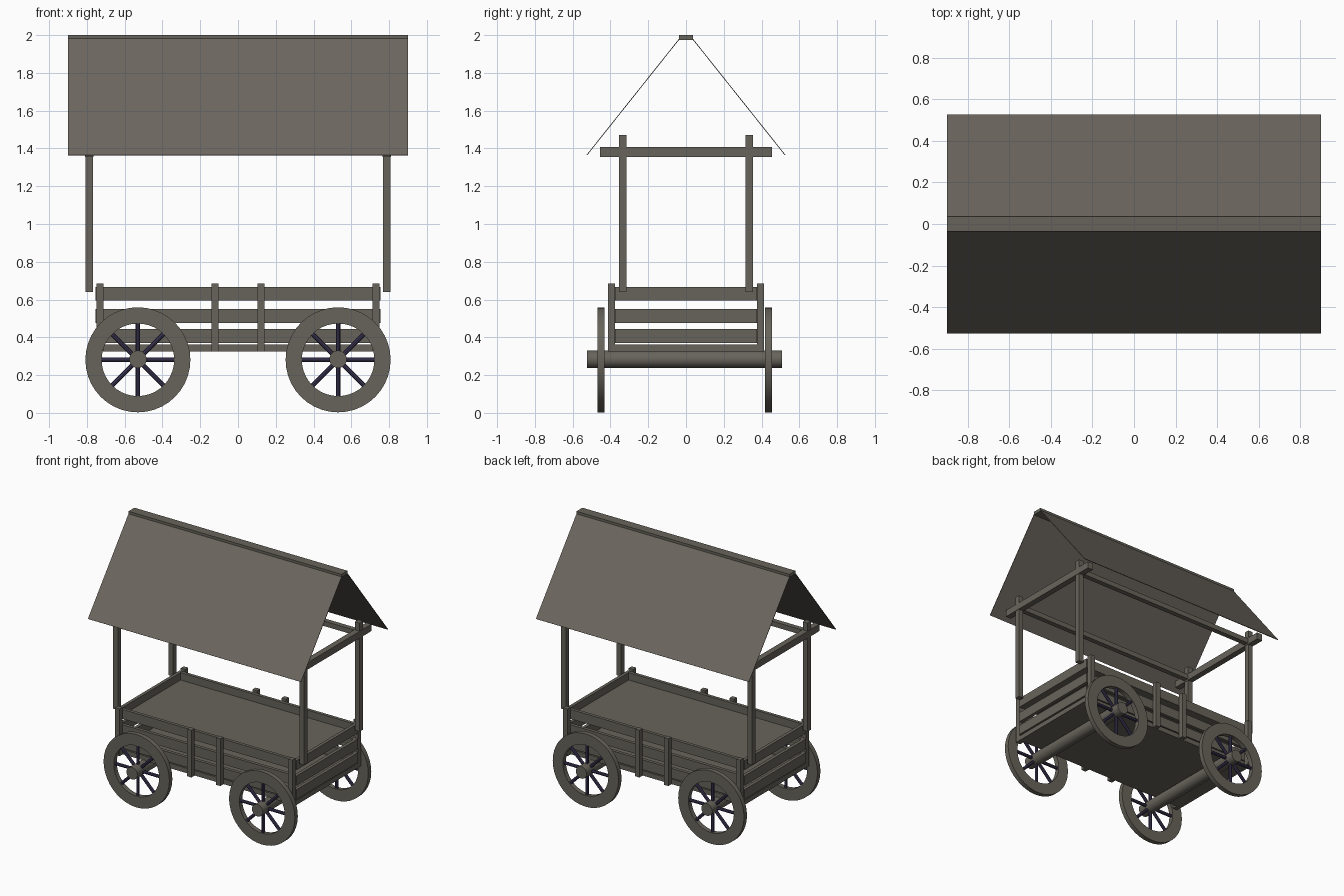
import bpy, bmesh, math
from mathutils import Matrix, Vector

if "Cube" in bpy.data.objects:
    bpy.data.objects.remove(bpy.data.objects["Cube"])


def material(name, rgb):
    m = bpy.data.materials.new(name)
    m.diffuse_color = (*rgb, 1)
    m.use_nodes = True
    m.node_tree.nodes["Principled BSDF"].inputs["Base Color"].default_value = m.diffuse_color
    return m


WOOD = material("weathered_wood", (0.135, 0.127, 0.103))
ROOF = material("canopy_cloth", (0.150, 0.133, 0.114))
SPOKE = material("dark_purple", (0.045, 0.036, 0.088))


def finish(name, bm, mat, smooth=False):
    bmesh.ops.recalc_face_normals(bm, faces=bm.faces)
    me = bpy.data.meshes.new(name)
    bm.to_mesh(me)
    bm.free()
    me.materials.append(mat)
    ob = bpy.data.objects.new(name, me)
    bpy.context.collection.objects.link(ob)
    if smooth:
        bpy.ops.object.select_all(action='DESELECT')
        ob.select_set(True)
        bpy.context.view_layer.objects.active = ob
        bpy.ops.object.shade_smooth_by_angle(angle=math.radians(35))
    return ob


def box(name, x, y, z, mat=WOOD, tilt=0.0):
    """Box from (min, max) ranges, optionally tilted about its own x axis."""
    c = Vector(((x[0] + x[1]) / 2, (y[0] + y[1]) / 2, (z[0] + z[1]) / 2))
    s = (x[1] - x[0], y[1] - y[0], z[1] - z[0], 1)
    bm = bmesh.new()
    bmesh.ops.create_cube(bm, size=1, matrix=Matrix.Translation(c)
                          @ Matrix.Rotation(tilt, 4, 'X') @ Matrix.Diagonal(s))
    return finish(name, bm, mat)


def span(c, w):
    return (c - w / 2, c + w / 2)


# Floor and raised deck
box("floor", (-0.75, 0.75), (-0.375, 0.375), (0.325, 0.362))
box("deck", (-0.735, 0.735), (-0.35, 0.35), (0.595, 0.61))

# Slatted walls: three planks on every side
for z in ((0.37, 0.445), (0.475, 0.55), (0.595, 0.667)):
    for s in (-1, 1):
        box("side_plank", (-0.73, 0.73), span(s * 0.3625, 0.025), z)
        box("end_plank", span(s * 0.7425, 0.025), (-0.372, 0.372), z)

# Upright stakes outside the long walls
for s in (-1, 1):
    for x in (-0.73, -0.122, 0.122, 0.73):
        box("stake", span(x, 0.038), span(s * 0.395, 0.038), (0.325, 0.685))

# Canopy frame: posts, cross beams and long beams
for sx in (-1, 1):
    for sy in (-1, 1):
        box("canopy_post", span(sx * 0.787, 0.04), span(sy * 0.334, 0.04), (0.64, 1.47))
    box("cross_beam", span(sx * 0.787, 0.045), (-0.455, 0.455), (1.356, 1.408))
for s in (-1, 1):
    box("long_beam", (-0.787, 0.787), span(s * 0.334, 0.038), (1.366, 1.404))

# Roof sheets and ridge cap
dy, dz = 0.49, 0.615
length, slope = math.hypot(dy, dz), math.atan2(dz, dy)
for s in (-1, 1):
    box("roof_sheet", (-0.9, 0.9), span(s * 0.28, length), span(1.6725, 0.004),
        ROOF, -s * slope)
box("ridge_cap", (-0.9, 0.9), (-0.036, 0.036), (1.975, 2.0))


def rim(name, x, y, z, r_out, r_in, half):
    """Square-section ring around the y axis."""
    bm = bmesh.new()
    pts = [(r_in, -half), (r_out, -half), (r_out, half), (r_in, half)]
    vs = [bm.verts.new((x + r, y + h, z)) for r, h in pts]
    es = [bm.edges.new((vs[i], vs[(i + 1) % 4])) for i in range(4)]
    bmesh.ops.spin(bm, geom=vs + es, cent=(x, y, z), axis=(0, 1, 0),
                   angle=2 * math.pi, steps=40)
    bmesh.ops.remove_doubles(bm, verts=bm.verts, dist=1e-4)
    return finish(name, bm, WOOD, True)


def rod(name, centre, rot, r, length, mat, sides):
    bm = bmesh.new()
    bmesh.ops.create_cone(bm, cap_ends=True, segments=sides, radius1=r, radius2=r,
                          depth=length, matrix=Matrix.Translation(centre) @ rot)
    return finish(name, bm, mat, True)


# Axles and spoked wheels
WZ = 0.281
for x in (-0.53, 0.53):
    rod("axle", (x, -0.008, 0.284), Matrix.Rotation(math.pi / 2, 4, 'X'),
        0.046, 1.03, WOOD, 24)
    for y in (-0.45, 0.436):
        rim("wheel_rim", x, y, WZ, 0.278, 0.192, 0.018)
        for k in range(4):
            rod("spoke_pair", (x, y, WZ), Matrix.Rotation(k * math.pi / 4, 4, 'Y'),
                0.012, 0.40, SPOKE, 8)
